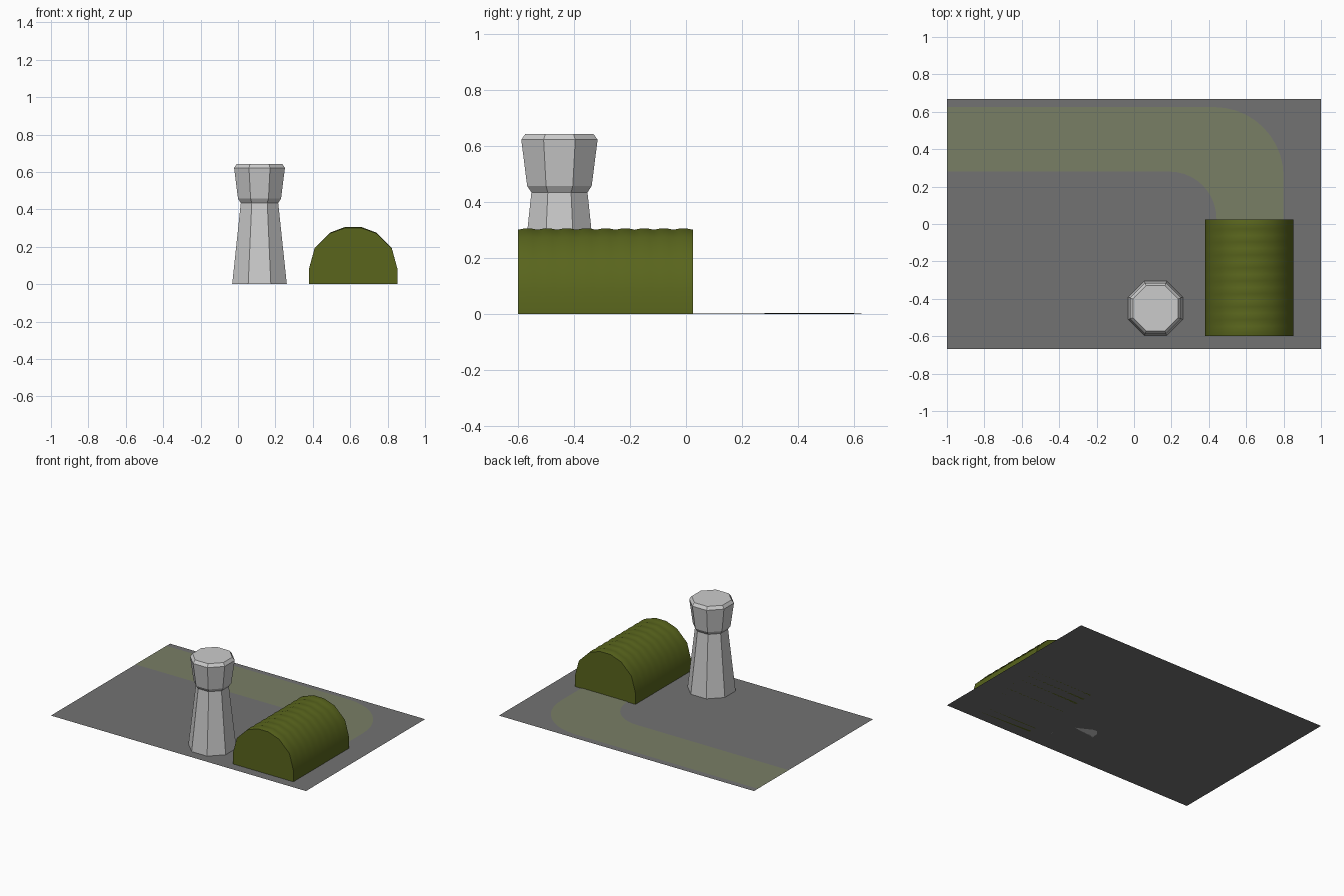
import bpy, math

if "Cube" in bpy.data.objects:
    bpy.data.objects.remove(bpy.data.objects["Cube"])


def material(name, rgb):
    m = bpy.data.materials.new(name)
    m.diffuse_color = (*rgb, 1)
    m.use_nodes = True
    m.node_tree.nodes["Principled BSDF"].inputs["Base Color"].default_value = m.diffuse_color
    return m


def build(name, verts, faces, mat=None):
    me = bpy.data.meshes.new(name)
    me.from_pydata(verts, [], faces)
    ob = bpy.data.objects.new(name, me)
    bpy.context.collection.objects.link(ob)
    if mat:
        me.materials.append(mat)
    return ob


def loft(name, rings, mat=None):
    """Join equal closed rings in order and cap both ends."""
    n = len(rings[0])
    verts = [p for r in rings for p in r]
    faces = [(k * n + i, k * n + (i + 1) % n, (k + 1) * n + (i + 1) % n, (k + 1) * n + i)
             for k in range(len(rings) - 1) for i in range(n)]
    last = (len(rings) - 1) * n
    faces += [tuple(reversed(range(n))), tuple(range(last, last + n))]
    return build(name, verts, faces, mat)


asphalt = material("asphalt", (0.17, 0.17, 0.17))
track = material("track", (0.19, 0.21, 0.13))
olive = material("olive", (0.10, 0.13, 0.012))

# Ground sheet
W, D = 1.0, 0.667
build("ground", [(-W, -D, 0), (W, -D, 0), (W, D, 0), (-W, D, 0)], [(0, 1, 2, 3)], asphalt)


# Curved taxiway strip, rising very slightly from its left end
def bend(cx, cy, r, n=10):
    return [(cx + r * math.sin(a), cy + r * math.cos(a))
            for a in (math.pi / 2 * i / n for i in range(n + 1))]


outer = [(-1, 0.625)] + bend(0.43, 0.255, 0.37) + [(0.8, 0.0)]
inner = [(-1, 0.28)] + bend(0.19, 0.03, 0.25) + [(0.45, 0.0)]
n = len(outer)
lift = lambda x: 0.0008 + 0.0017 * (x + 1)
build("taxiway", [(x, y, lift(x)) for x, y in outer + inner],
      [(i, n + i, n + i + 1, i + 1) for i in range(n - 1)], track)

# Control tower: octagonal profile of (apothem, height)
TX, TY = 0.115, -0.451
profile = [(0.146, 0), (0.10, 0.434), (0.115, 0.457), (0.136, 0.622), (0.121, 0.643)]
rings = []
for apothem, z in profile:
    r = apothem / math.cos(math.pi / 8)
    rings.append([(TX + r * math.cos(math.pi / 8 + i * math.pi / 4),
                   TY + r * math.sin(math.pi / 8 + i * math.pi / 4), z) for i in range(8)])
loft("control_tower", rings)

# Hangar: arched section with a gently scalloped roof along its length
half = [(0.237, 0), (0.237, 0.08), (0.206, 0.193), (0.125, 0.275), (0.042, 0.306)]
arch = half + [(-x, z) for x, z in reversed(half)]
steps = 36
rings = []
for k in range(steps + 1):
    dip = 0.005 * (1 - abs(math.sin(math.pi * 9 * k / steps)))
    rings.append([(0.616 + x, 0.025 - 0.623 * k / steps, z - dip * (z / 0.306) ** 3)
                  for x, z in arch])
hangar = loft("hangar", rings, olive)
bpy.context.view_layer.objects.active = hangar
hangar.select_set(True)
bpy.ops.object.shade_smooth_by_angle(angle=math.radians(40))
